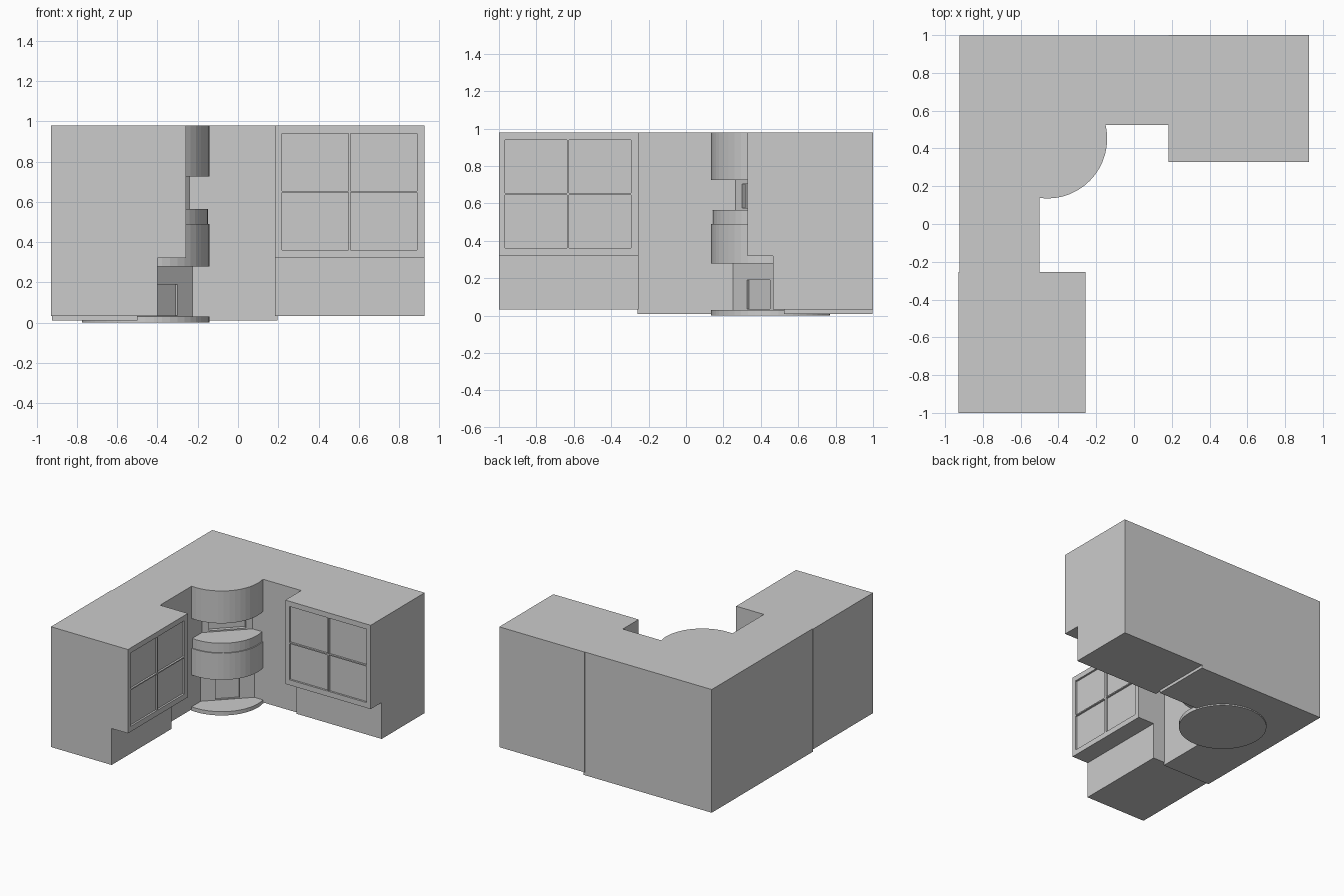
import bpy, bmesh, math
from mathutils import Vector

if "Cube" in bpy.data.objects:
    bpy.data.objects.remove(bpy.data.objects["Cube"])


def make(name, bm):
    bmesh.ops.recalc_face_normals(bm, faces=bm.faces)
    me = bpy.data.meshes.new(name)
    bm.to_mesh(me)
    bm.free()
    ob = bpy.data.objects.new(name, me)
    bpy.context.collection.objects.link(ob)
    return ob


def add_prism(bm, pts, vec):
    f = bm.faces.new([bm.verts.new(p) for p in pts])
    r = bmesh.ops.extrude_face_region(bm, geom=[f])
    bmesh.ops.translate(bm, vec=vec, verts=[v for v in r["geom"] if isinstance(v, bmesh.types.BMVert)])


def plan(name, pts, z0, z1):
    bm = bmesh.new()
    add_prism(bm, [(x, y, z0) for x, y in pts], (0, 0, z1 - z0))
    return make(name, bm)


def drum(name, r, z0, z1, n=48):
    return plan(name, [(-0.459 + r * math.cos(2 * math.pi * i / n),
                        0.452 + r * math.sin(2 * math.pi * i / n)) for i in range(n)], z0, z1)


def cut(ob, cutter):
    m = ob.modifiers.new("cut", "BOOLEAN")
    m.operation, m.solver, m.object = "DIFFERENCE", "EXACT", cutter
    cutter.hide_render = True
    bpy.context.view_layer.objects.active = ob
    bpy.ops.object.modifier_apply(modifier="cut")
    bpy.data.objects.remove(cutter)


# Wings: plinth plus overhanging upper body, with four recessed panes
def wing(name, a0, a1, back, foot, front, panes, along_x):
    P = (lambda a, d, z: (a, d, z)) if along_x else (lambda a, d, z: (d, a, z))
    prof = [(back, 0.033), (foot, 0.033), (foot, 0.32), (front, 0.32), (front, 0.98), (back, 0.98)]
    bm = bmesh.new()
    add_prism(bm, [P(a0, d, z) for d, z in prof], P(a1 - a0, 0, 0))
    ob = make(name, bm)
    inward = 1 if back > front else -1
    w, h, gap = (panes[1] - panes[0] - 0.012) / 2, 0.284, 0.012
    bm = bmesh.new()
    for i in range(2):
        for j in range(2):
            a, z = panes[0] + i * (w + gap), 0.362 + j * (h + gap - 0.003)
            d = front - inward * 0.05
            add_prism(bm, [P(a, d, z), P(a + w, d, z), P(a + w, d, z + h), P(a, d, z + h)],
                      P(0, inward * 0.065, 0))
    cut(ob, make("pane_cutter", bm))


wing("left_wing", -1.0, -0.255, -0.929, -0.40, -0.258, (-0.968, -0.294), False)
wing("right_wing", 0.183, 0.926, 1.0, 0.465, 0.328, (0.218, 0.890), True)

# L-shaped corner wall
plan("corner_wall", [(-0.923, -0.26), (-0.5, -0.26), (-0.5, 0.525), (0.196, 0.525),
                     (0.196, 0.998), (-0.923, 0.998)], 0.01, 0.98)


# Diagonal niche backs with recessed openings
def niche(name, off, z0, z1, half, o0, o1, depth):
    ob = plan(name, [(-0.5, 0.25 + off), (-0.225 - off, 0.525), (-0.5, 0.525)], z0, z1)
    c = Vector((-0.3625 - off / 2, 0.3875 + off / 2))
    t, n = Vector((1, 1)).normalized(), Vector((-1, 1)).normalized()
    pts = [c + t * half + n * depth, c - t * half + n * depth,
           c - t * half - n * 0.1, c + t * half - n * 0.1]
    cut(ob, plan("niche_cutter", [tuple(p) for p in pts], o0, o1))


niche("lower_niche", 0.0, 0.02, 0.29, 0.087, 0.035, 0.19, 0.015)
niche("upper_niche", 0.015, 0.555, 0.735, 0.134, 0.575, 0.705, 0.03)

# Round column pieces: base disc, middle drum, narrow band, top drum
drum("base_disc", 0.317, 0.0, 0.03)
drum("middle_drum", 0.317, 0.28, 0.49)
drum("narrow_band", 0.309, 0.49, 0.565)
drum("top_drum", 0.317, 0.725, 0.98)
